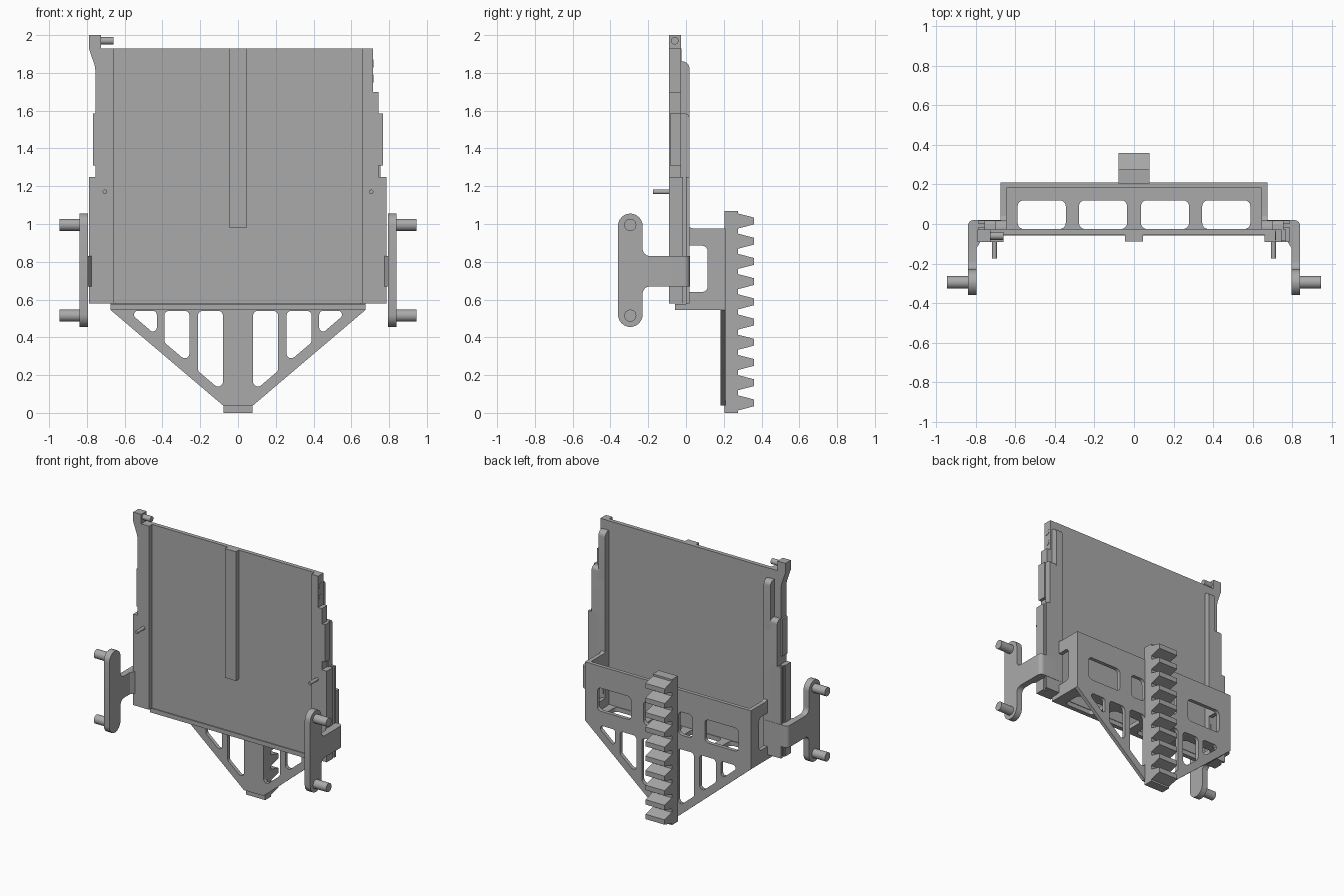
import bpy
import math
from mathutils import Vector, Matrix

if "Cube" in bpy.data.objects:
    bpy.data.objects.remove(bpy.data.objects["Cube"], do_unlink=True)

grey = bpy.data.materials.new("plain grey")
grey.use_nodes = True
grey.diffuse_color = (0.4, 0.4, 0.4, 1)
grey.node_tree.nodes["Principled BSDF"].inputs["Base Color"].default_value = (0.4, 0.4, 0.4, 1)

AXES = {"x": ("Y", "Z"), "y": ("X", "Z"), "z": ("X", "Y")}
UNIT = {"X": Vector((1, 0, 0)), "Y": Vector((0, 1, 0)), "Z": Vector((0, 0, 1))}


def rounded(points, steps=6):
    """Outline whose corners (u, v, radius) are replaced by arcs."""
    out = []
    for i, corner in enumerate(points):
        p = Vector(corner[:2])
        if len(corner) < 3:
            out.append(p)
            continue
        r = corner[2]
        a = (Vector(points[i - 1][:2]) - p).normalized()
        b = (Vector(points[(i + 1) % len(points)][:2]) - p).normalized()
        half = a.angle(b) / 2
        centre = p + (a + b).normalized() * r / math.sin(half)
        start = p + a * r / math.tan(half) - centre
        end = p + b * r / math.tan(half) - centre
        for k in range(steps + 1):
            out.append(centre + start.lerp(end, k / steps).normalized() * r)
    return out


def finish(ob):
    ob.data.materials.clear()
    ob.data.materials.append(grey)
    bpy.ops.object.select_all(action="DESELECT")
    ob.select_set(True)
    bpy.context.view_layer.objects.active = ob
    bpy.ops.object.shade_smooth_by_angle(angle=math.radians(30))


def prism(name, axis, lo, hi, outline, holes=()):
    """Extrude an outline with holes along an axis from lo to hi."""
    curve = bpy.data.curves.new(name, "CURVE")
    curve.dimensions = "2D"
    curve.fill_mode = "BOTH"
    curve.extrude = abs(hi - lo) / 2
    for loop in [outline, *holes]:
        pts = rounded(loop)
        spline = curve.splines.new("POLY")
        spline.points.add(len(pts) - 1)
        for sp, p in zip(spline.points, pts):
            sp.co = (p.x, p.y, 0, 1)
        spline.use_cyclic_u = True
    temp = bpy.data.objects.new(name, curve)
    bpy.context.collection.objects.link(temp)
    bpy.context.view_layer.update()
    deps = bpy.context.evaluated_depsgraph_get()
    mesh = bpy.data.meshes.new_from_object(temp.evaluated_get(deps))
    bpy.data.objects.remove(temp)
    u, v = (UNIT[k] for k in AXES[axis])
    matrix = Matrix((u, v, u.cross(v))).transposed().to_4x4()
    matrix.translation = UNIT[axis.upper()] * (lo + hi) / 2
    mesh.transform(matrix)
    ob = bpy.data.objects.new(name, mesh)
    bpy.context.collection.objects.link(ob)
    finish(ob)
    return ob


def rect(u0, u1, v0, v1, r=None):
    pts = [(u0, v0), (u1, v0), (u1, v1), (u0, v1)]
    return [(*p, r) for p in pts] if r else pts


def box(name, x0, x1, y0, y1, z0, z1):
    return prism(name, "y", y0, y1, rect(x0, x1, z0, z1))


def rod(name, axis, lo, hi, centre, radius):
    """Round pin along x or y; centre gives the other two coordinates."""
    mid = (lo + hi) / 2
    a, b = centre
    loc, rot = ((mid, a, b), (0, math.pi / 2, 0)) if axis == "x" else ((a, mid, b), (math.pi / 2, 0, 0))
    bpy.ops.mesh.primitive_cylinder_add(vertices=24, radius=radius, depth=abs(hi - lo), location=loc, rotation=rot)
    ob = bpy.context.object
    ob.name = name
    finish(ob)


# Main panel and its centre rail
box("main_panel", -0.665, 0.665, -0.055, -0.025, 0.58, 1.93)
box("centre_rail", -0.045, 0.045, -0.088, -0.05, 0.98, 1.93)

# Stepped front side strips, the right one ending in a horn
prism("left_strip", "y", -0.09, -0.027, [
    (0.66, 0.58), (0.785, 0.58), (0.785, 1.25), (0.745, 1.25),
    (0.745, 1.7), (0.715, 1.7), (0.715, 1.93), (0.66, 1.93)])
prism("right_strip", "y", -0.09, -0.027, [
    (-0.66, 0.58), (-0.79, 0.58), (-0.79, 1.25), (-0.755, 1.25), (-0.755, 1.83, 0.15),
    (-0.79, 1.93), (-0.79, 2.0), (-0.725, 2.0), (-0.725, 1.93), (-0.66, 1.93)])
rod("horn_pin", "x", -0.74, -0.66, (-0.06, 1.97), 0.02)
for z in (1.77, 1.85):
    rod("edge_disc", "x", 0.71, 0.718, (-0.06, z), 0.022)

# Parts repeated on both sides
for s, side in ((1, "left"), (-1, "right")):
    # Rear guides behind the strips
    prism(side + "_rear_guide", "x", s * 0.645, s * 0.755, [
        (-0.03, 0.58), (0.018, 0.58), (0.018, 1.585, 0.025), (-0.03, 1.585)])
    prism(side + "_guide_bar", "x", s * 0.645, s * 0.7, [
        (-0.03, 1.5), (0.018, 1.5), (0.018, 1.86, 0.035), (-0.03, 1.86)])
    box(side + "_rear_flange", s * 0.7, s * 0.785, 0, 0.018, 0.58, 1.25)
    box(side + "_slot_lip", s * 0.7, s * 0.785, -0.03, -0.015, 0.58, 1.25)
    box(side + "_edge_rib", s * 0.74, s * 0.768, -0.085, -0.027, 1.31, 1.585)
    rod(side + "_guide_pin", "y", -0.175, -0.08, (s * 0.705, 1.17), 0.012)

    # Side arm with two outward pegs
    prism(side + "_arm", "x", s * 0.795, s * 0.84, [
        (-0.36, 0.455, 0.0645), (-0.23, 0.455, 0.0645), (-0.23, 0.67, 0.04),
        (-0.1, 0.67), (-0.1, 0.83), (-0.23, 0.83, 0.04),
        (-0.23, 1.055, 0.0645), (-0.36, 1.055, 0.0645)])
    prism(side + "_arm_bracket", "z", 0.67, 0.83, [
        (s * 0.66, -0.02), (s * 0.77, -0.02), (s * 0.77, -0.08), (s * 0.795, -0.12),
        (s * 0.84, -0.12), (s * 0.84, 0.02, 0.03), (s * 0.66, 0.02)])
    for z in (0.515, 0.995):
        rod(side + "_arm_peg", "x", s * 0.83, s * 0.945, (-0.295, z), 0.032)

    # Open side wall of the lower frame
    prism(side + "_frame_wall", "x", s * 0.645, s * 0.675, [
        (0, 0.545), (0.21, 0.545), (0.21, 0.975), (0.04, 0.975, 0.02), (0, 0.99),
        (0, 0.885), (0.115, 0.885, 0.03), (0.115, 0.64, 0.03), (0, 0.64)])

# Lower frame floor with four windows
floor_windows = []
for s in (-1, 1):
    for inner in (0.035, 0.345):
        floor_windows.append(rect(s * inner, s * (inner + 0.243), -0.025, 0.12, 0.03))
prism("frame_floor", "z", 0.545, 0.577, rect(-0.675, 0.675, -0.057, 0.21), floor_windows)


# Back plate with windows above and a braced triangle below
def brace(x):
    return 0.11 + (x - 0.08) * 0.849


openings = []
for s in (-1, 1):
    openings.append(rect(s * 0.3, s * 0.575, 0.645, 0.815, 0.03))
    openings.append(rect(s * 0.085, s * 0.2, 0.645, 0.815, 0.03))
    for a, b in ((0.08, 0.212), (0.257, 0.39)):
        openings.append([(s * a, 0.54, 0.025), (s * b, 0.54, 0.025),
                         (s * b, brace(b), 0.025), (s * a, brace(a), 0.025)])
    openings.append([(s * 0.43, 0.54, 0.02), (s * 0.585, 0.54, 0.02), (s * 0.43, brace(0.43), 0.02)])
prism("back_plate", "y", 0.183, 0.21, [
    (-0.675, 0.975), (0.675, 0.975), (0.675, 0.545),
    (0.08, 0.04), (-0.08, 0.04), (-0.675, 0.545)], openings)

# Toothed rack
teeth = [(0.205, 0), (0.275, 0)]
for i in range(10):
    z = 0.053 + 0.107 * i
    teeth += [(0.275, z - 0.04), (0.36, z - 0.018), (0.36, z + 0.018), (0.275, z + 0.04)]
teeth += [(0.275, 1.07), (0.205, 1.07)]
prism("toothed_rack", "x", -0.078, 0.078, teeth)
